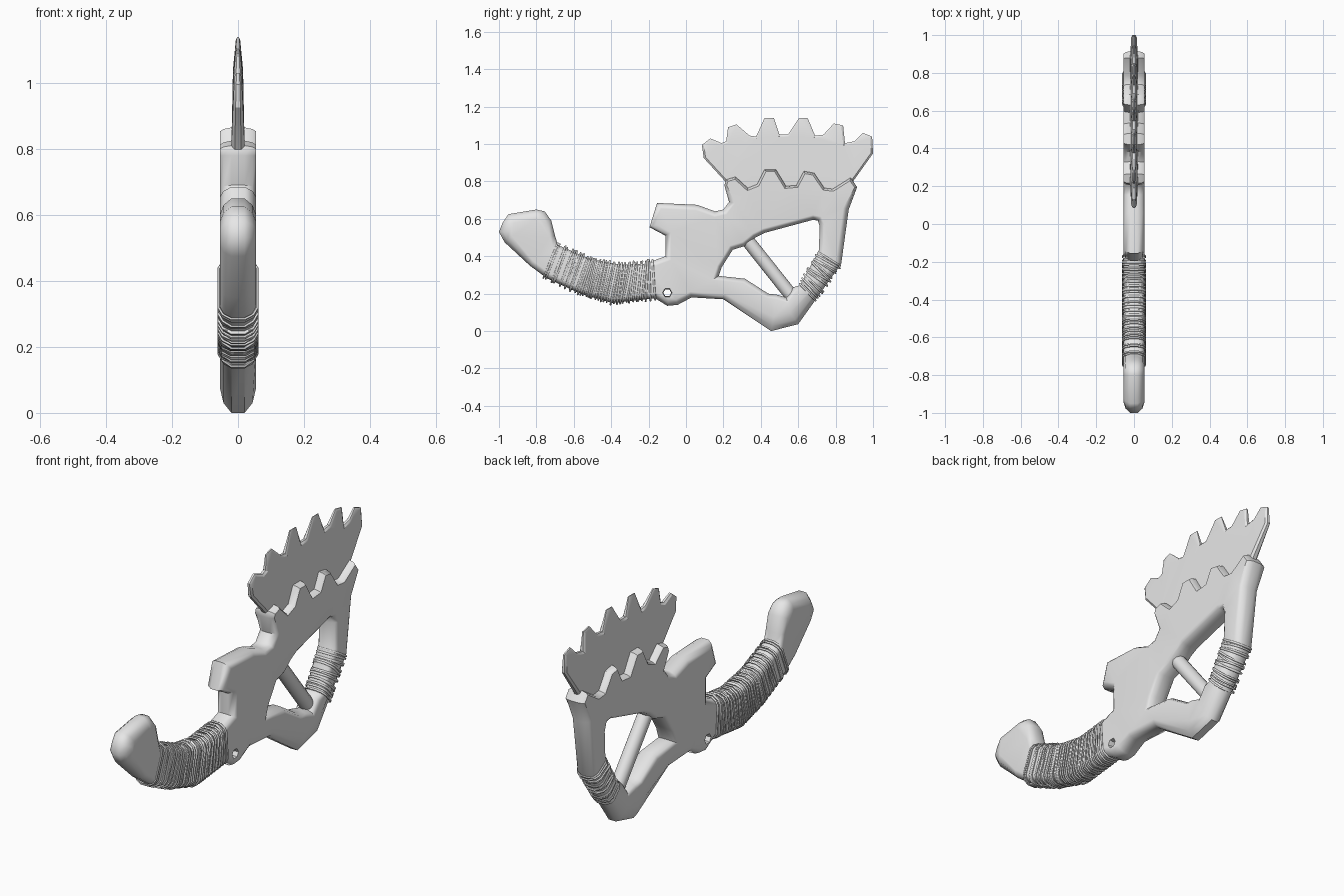
import bpy, bmesh, math, random
from mathutils import Vector

if "Cube" in bpy.data.objects:
    bpy.data.objects.remove(bpy.data.objects["Cube"])

random.seed(4)
grey = bpy.data.materials.new("plain grey")
grey.diffuse_color = (0.8, 0.8, 0.8, 1)
grey.use_nodes = True
grey.node_tree.nodes["Principled BSDF"].inputs["Base Color"].default_value = grey.diffuse_color


def finish(obj, angle):
    obj.data.materials.append(grey)
    bpy.ops.object.select_all(action='DESELECT')
    obj.select_set(True)
    bpy.context.view_layer.objects.active = obj
    bpy.ops.object.shade_smooth_by_angle(angle=math.radians(angle))


def inset(loop, depth, fraction, hole):
    """Move a (y, z) outline into the material by a depth chosen per point."""
    n = len(loop)
    area = sum(loop[i - 1][0] * loop[i][1] - loop[i][0] * loop[i - 1][1] for i in range(n))
    sign = (1 if area > 0 else -1) * (-1 if hole else 1)
    out = []
    for i in range(n):
        a, b, c = (Vector(loop[k % n]) for k in (i - 1, i, i + 1))
        d1, d2 = (b - a).normalized(), (c - b).normalized()
        n1, n2 = Vector((-d1.y, d1.x)) * sign, Vector((-d2.y, d2.x)) * sign
        out.append(b + (n1 + n2) / max(0.5, 1 + n1.dot(n2)) * depth(*b) * fraction)
    return out


def slab(name, outer, holes, layers, depth, hole_depth, thin=None, angle=40):
    """Plate with chamfered rims; layers are (half thickness, inset fraction)."""
    bm = bmesh.new()
    caps = {1: [], -1: []}
    for k, loop in enumerate([outer] + holes):
        rings = []
        levels = [(-x, f) for x, f in reversed(layers)] + list(layers)
        for x, f in levels:
            pts = inset(loop, depth if k == 0 else hole_depth, f, k > 0)
            rings.append([bm.verts.new((x * (thin(*p) if thin else 1), p[0], p[1])) for p in pts])
        for r1, r2 in zip(rings, rings[1:]):
            for i in range(len(loop)):
                bm.faces.new((r1[i - 1], r1[i], r2[i], r2[i - 1]))
        for side, ring in ((-1, rings[0]), (1, rings[-1])):
            caps[side] += [bm.edges.get((ring[i - 1], ring[i])) for i in range(len(loop))]
    for side, edges in caps.items():
        bmesh.ops.triangle_fill(bm, use_beauty=True, use_dissolve=False,
                                edges=edges, normal=(side, 0, 0))
    bmesh.ops.recalc_face_normals(bm, faces=bm.faces[:])
    mesh = bpy.data.meshes.new(name)
    bm.to_mesh(mesh)
    bm.free()
    obj = bpy.data.objects.new(name, mesh)
    bpy.context.collection.objects.link(obj)
    finish(obj, angle)
    mod = obj.modifiers.new("even shading", 'WEIGHTED_NORMAL')
    mod.keep_sharp = True
    return obj


# Frame: curved grip, block, toothed socket and open arm in one plate
frame = [(-1, .53), (-.98, .58), (-.95, .625), (-.80, .65), (-.755, .64), (-.72, .59),
         (-.70, .51), (-.685, .46), (-.51, .385), (-.35, .355), (-.22, .36), (-.11, .40),
         (-.11, .51), (-.195, .555), (-.155, .685), (.06, .675), (.155, .64), (.2, .65),
         (.23, .69), (.205, .78), (.215, .81), (.265, .825), (.33, .765), (.38, .785),
         (.42, .865), (.48, .865), (.535, .775), (.59, .78), (.63, .855), (.685, .845),
         (.74, .765), (.785, .76), (.88, .82), (.915, .77), (.87, .65), (.83, .36),
         (.6, .037), (.455, 0), (.2, .17), (.03, .18), (-.045, .14), (-.10, .135),
         (-.165, .175), (-.395, .15), (-.565, .20), (-.74, .28), (-.835, .35), (-.97, .475)]
window = [(.175, .295), (.19, .34), (.25, .435), (.315, .455), (.37, .50), (.42, .525),
          (.68, .595), (.705, .59), (.715, .56), (.71, .43), (.61, .245), (.575, .235),
          (.535, .18), (.485, .195), (.44, .2), (.315, .28)]
pin_hole = [(-.10 + .021 * math.cos(a * math.pi / 3), .205 + .021 * math.sin(a * math.pi / 3))
            for a in range(6)]


def frame_depth(y, z):
    if y > .2 and z > .75:
        return .012
    if z < .05:
        return .07
    if y < -.75 and z > .4:
        return .05
    return .03


slab("frame", frame, [window, pin_hole], [(.02, 0), (.044, .4), (.055, 1)],
     frame_depth, lambda y, z: .004 if y < 0 else .025)

# Blade: thin toothed fan seated in the socket, thinning toward its edge
blade = [(.085, .995), (.095, .925), (.21, .80), (.25, .72), (.85, .72), (.90, .81),
         (1, .95), (.995, 1.04), (.945, 1.06), (.9, 1.015), (.85, 1.005), (.84, 1.1),
         (.79, 1.11), (.735, 1.05), (.69, 1.045), (.65, 1.14), (.605, 1.14), (.545, 1.05),
         (.5, 1.05), (.47, 1.14), (.42, 1.14), (.375, 1.04), (.34, 1.045), (.27, 1.105),
         (.225, 1.09), (.215, 1.015), (.19, 1.005), (.13, 1.03)]


def blade_thin(y, z):
    r = ((z - .72) / .43) ** 2 + .4 * ((y - .55) / .5) ** 2
    return math.sqrt(max(.04, 1 - r))


slab("blade", blade, [], [(.011, 0), (.023, 1)], lambda y, z: .01, None, blade_thin, 30)

# Strut: round bar crossing the window
p, q = Vector((0, .305, .515)), Vector((0, .575, .175))
bpy.ops.mesh.primitive_cylinder_add(vertices=12, radius=.036, depth=(q - p).length,
                                    location=(p + q) / 2)
strut = bpy.context.object
strut.name = "strut"
strut.rotation_euler = (q - p).to_track_quat('Z', 'Y').to_euler()
finish(strut, 40)


# Cord wraps: uneven loops laid around the grip and around the arm
def wrap(name, stations, count):
    cu = bpy.data.curves.new(name, 'CURVE')
    cu.dimensions = '3D'
    cu.bevel_depth = .005
    cu.bevel_resolution = 1
    for k in range(count):
        ends = []
        for side in (0, 1):  # slant each loop by shifting its ends separately
            t = (k + .5 + random.uniform(-.8, .8)) / count * (len(stations) - 1)
            t = min(max(t, 0), len(stations) - 1.001)
            a, b = stations[int(t)][side], stations[int(t) + 1][side]
            ends.append(Vector(a).lerp(Vector(b), t - int(t)))
        mid, half = (ends[0] + ends[1]) / 2, (ends[0] - ends[1]) / 2
        h = half.length
        up = half / h
        slack = random.uniform(0, .008)
        prof = [(.02, h + slack + .003), (.046, h - .008), (.058, h - .03),
                (.058, -h + .03), (.046, -h + .008), (.02, -h - slack - .003)]
        prof += [(-x, v) for x, v in reversed(prof)]
        sp = cu.splines.new('POLY')
        sp.points.add(len(prof) - 1)
        sp.use_cyclic_u = True
        for pt, (x, v) in zip(sp.points, prof):
            c = mid + up * v
            pt.co = (x, c.x, c.y, 1)
    obj = bpy.data.objects.new(name, cu)
    bpy.context.collection.objects.link(obj)
    bpy.ops.object.select_all(action='DESELECT')
    obj.select_set(True)
    bpy.context.view_layer.objects.active = obj
    bpy.ops.object.convert(target='MESH')
    finish(bpy.context.object, 60)


wrap("grip_wrap", [((-.69, .465), (-.76, .29)), ((-.51, .385), (-.565, .20)),
                   ((-.35, .355), (-.395, .15)), ((-.17, .375), (-.165, .175))], 40)
wrap("arm_wrap", [((.712, .42), (.825, .355)), ((.61, .25), (.69, .165))], 14)
